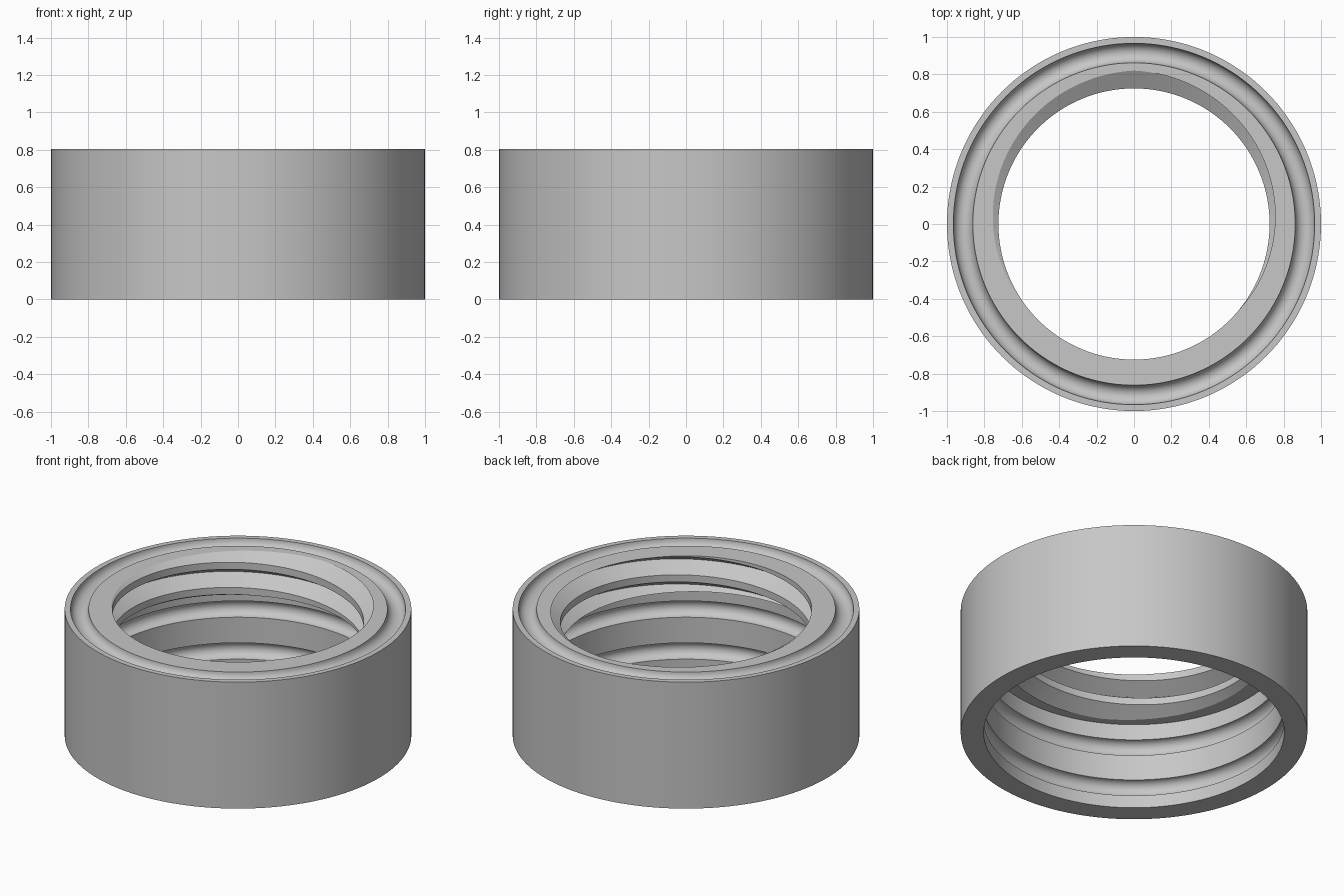
import bpy, bmesh, math
from math import pi, sin, cos

SEGMENTS = 144
HEIGHT = 0.805
SHELF = 0.553       # underside of the threaded collar
BORE = 0.867        # lower socket radius
MINOR, MAJOR = 0.725, 0.82
PITCH = 0.16
SEAL = 0.052        # radius of the round seal grooves

cube = bpy.data.objects.get("Cube")
if cube:
    bpy.data.objects.remove(cube, do_unlink=True)

grey = bpy.data.materials.new("light grey")
grey.use_nodes = True
grey.diffuse_color = (0.57, 0.57, 0.57, 1)
grey.node_tree.nodes["Principled BSDF"].inputs["Base Color"].default_value = grey.diffuse_color


def arc(r, z, start, end, steps=14):
    """Points of a round groove in the (radius, height) plane."""
    angles = [start + (end - start) * i / steps for i in range(steps + 1)]
    return [(r + SEAL * cos(a), z + SEAL * sin(a)) for a in angles]


def make_object(name, rings, closed):
    """Skin a list of equal cross-section rings."""
    bm = bmesh.new()
    rows = [[bm.verts.new(p) for p in ring] for ring in rings]
    n = len(rows[0])
    pairs = list(zip(rows, rows[1:]))
    if closed:
        pairs.append((rows[-1], rows[0]))
    else:
        bm.faces.new(rows[0])
        bm.faces.new(rows[-1])
    for a, b in pairs:
        for i in range(n):
            j = (i + 1) % n
            bm.faces.new((a[i], a[j], b[j], b[i]))
    bmesh.ops.recalc_face_normals(bm, faces=bm.faces)
    mesh = bpy.data.meshes.new(name)
    bm.to_mesh(mesh)
    bm.free()
    mesh.materials.append(grey)
    obj = bpy.data.objects.new(name, mesh)
    bpy.context.collection.objects.link(obj)
    return obj


def place(points, angle, lift=0):
    return [(r * cos(angle), r * sin(angle), z + lift) for r, z in points]


# Collar body: revolved section with a top seal groove and two bore grooves
section = [(BORE, 0), (1, 0), (1, HEIGHT)]
section += arc(0.914, HEIGHT, 0, -pi)
section += [(MINOR, HEIGHT), (MINOR, SHELF), (BORE, SHELF)]
for z in (0.4, 0.133):
    section += arc(BORE, z, pi / 2, -pi / 2)
collar = make_object("threaded_collar",
                     [place(section, 2 * pi * i / SEGMENTS) for i in range(SEGMENTS)], True)

# Thread cutter: V section swept along a right-handed helix
inner = 0.705
half = 0.0575 * (MAJOR - inner) / (MAJOR - MINOR)
vee = [(inner, -half), (MAJOR, 0), (inner, half)]
rings = []
for i in range(int(-2.4 * SEGMENTS), int(0.6 * SEGMENTS) + 1):
    turn = i / SEGMENTS
    rings.append(place(vee, pi / 2 + 2 * pi * turn, HEIGHT + PITCH * turn))
cutter = make_object("thread_cutter", rings, False)
cutter.hide_render = True

# Cut the thread, then drop the cutter
cut = collar.modifiers.new("thread", 'BOOLEAN')
cut.operation = 'DIFFERENCE'
cut.solver = 'EXACT'
cut.object = cutter
bpy.ops.object.select_all(action='DESELECT')
bpy.context.view_layer.objects.active = collar
collar.select_set(True)
bpy.ops.object.modifier_apply(modifier=cut.name)
bpy.data.objects.remove(cutter, do_unlink=True)

bpy.ops.object.shade_smooth_by_angle(angle=math.radians(25))
